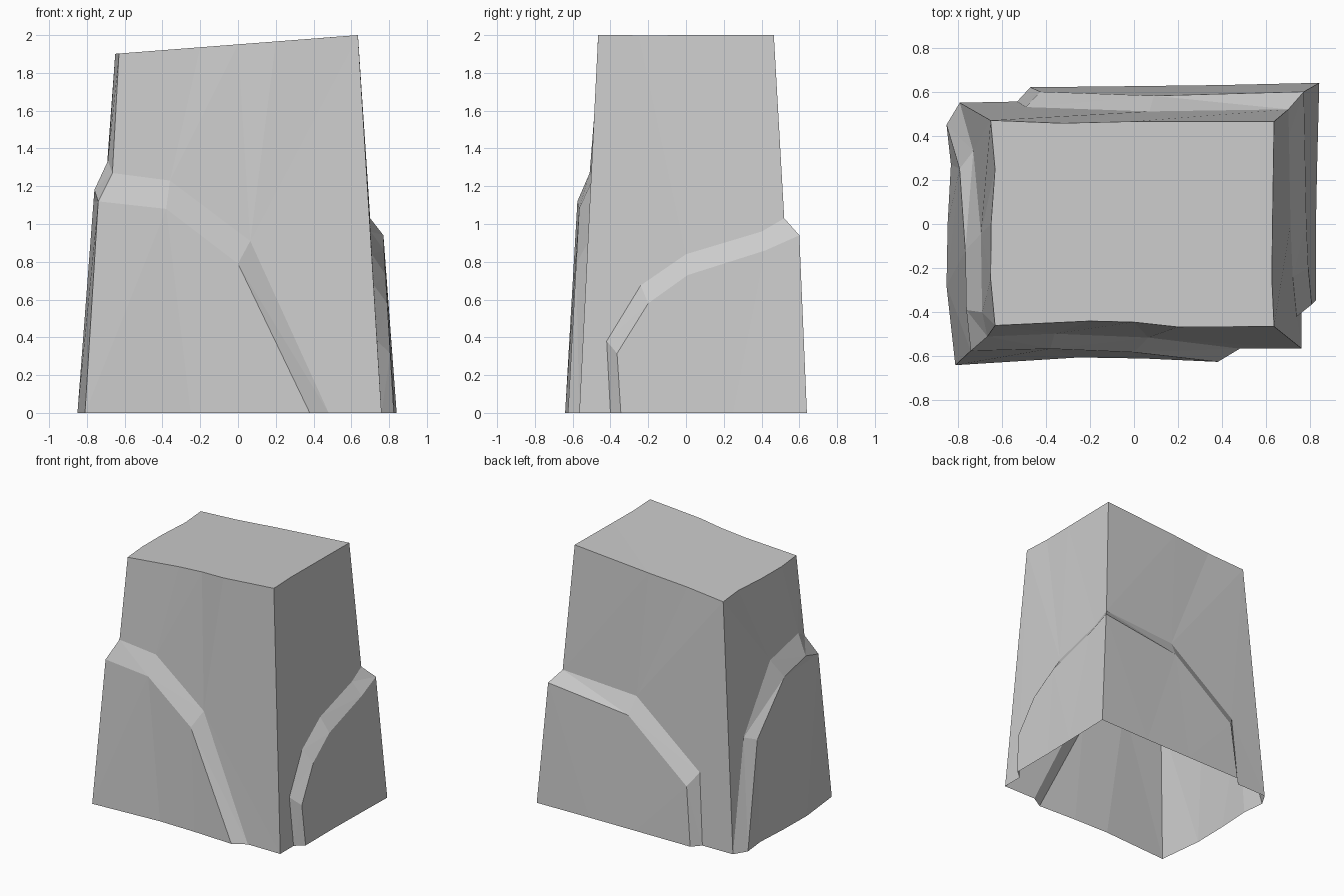
import bpy
import bmesh
from mathutils import Vector

# Remove the default cube only
cube = bpy.data.objects.get("Cube")
if cube:
    bpy.data.objects.remove(cube, do_unlink=True)

# One stone colour
stone = bpy.data.materials.new("grey stone")
stone.use_nodes = True
colour = (0.6, 0.6, 0.6, 1)
stone.diffuse_color = colour
stone.node_tree.nodes["Principled BSDF"].inputs["Base Color"].default_value = colour

bm = bmesh.new()


def add_face(points):
    """Make a face from points, skipping repeated neighbours."""
    unique = [p for i, p in enumerate(points) if (Vector(p) - Vector(points[i - 1])).length > 0.001]
    return bm.faces.new([bm.verts.new(p) for p in unique])


def summit(x):
    """Height of the sloping top."""
    return min(2, 1.951 + 0.077 * x)


def wall(axis, sign, depth, slope, lift, ledge_corner, plain_corner, rim, inner, outer, foot):
    """Build one side: upper wall, sloped band and raised lower slab.
    Inner and outer are (along, height) outlines; rim and foot are (along, bulge)."""

    def place(along, z, raised):
        d = sign * (depth + slope * (2 - z) + raised)
        return (along, d, z) if axis == "y" else (d, along, z)

    top_a, inner_a, outer_a, foot_a = ledge_corner
    top_b, foot_b = plain_corner

    rim_points = []
    for along, bulge in rim:
        x, y, z = place(along, 2, bulge)
        rim_points.append((x, y, summit(x)))
    rim_points = [top_a] + rim_points + [top_b]
    inner_points = [inner_a] + [place(u, z, 0) for u, z in inner]
    outer_points = [outer_a] + [place(u, z, lift) for u, z in outer]
    foot_points = [foot_a] + [place(u, 0, lift + bulge) for u, bulge in foot]
    if (Vector(inner_points[-1]) - Vector(foot_b)).length < 0.03:
        inner_points[-1] = foot_b

    add_face(rim_points + [foot_b] + inner_points[::-1])
    for i in range(len(inner_points) - 1):
        add_face([inner_points[i], inner_points[i + 1], outer_points[i + 1], outer_points[i]])
    add_face(outer_points + foot_points[::-1])
    return rim_points


# Corner edges: two carry the raised slabs, two stay plain
front_right_ledge = [(-0.63, -0.46, summit(-0.63)), (-0.665, -0.51, 1.27),
                     (-0.74, -0.575, 1.12), (-0.81, -0.64, 0)]
back_left_ledge = [(0.635, 0.465, 2), (0.7, 0.52, 1.03),
                   (0.77, 0.6, 0.94), (0.84, 0.64, 0)]
front_left_plain = [(0.635, -0.465, 2), (0.76, -0.565, 0)]
back_right_plain = [(-0.65, 0.47, summit(-0.65)), (-0.79, 0.55, 0)]

# Four sides
front_rim = wall("y", -1, 0.455, 0.055, 0.06, front_right_ledge, front_left_plain,
                 rim=[(-0.2, -0.015), (0, -0.01), (0.2, 0.012)],
                 inner=[(-0.36, 1.23), (0.065, 0.91), (0.48, 0)],
                 outer=[(-0.38, 1.08), (0, 0.79), (0.38, 0)],
                 foot=[(-0.25, -0.02), (0.05, -0.015)])
left_rim = wall("x", 1, 0.64, 0.06, 0.065, back_left_ledge, front_left_plain,
                rim=[(0, -0.012), (-0.25, -0.015)],
                inner=[(0.4, 0.96), (0, 0.84), (-0.24, 0.675), (-0.42, 0.38), (-0.4, 0)],
                outer=[(0.42, 0.86), (0.01, 0.73), (-0.2, 0.58), (-0.365, 0.315), (-0.345, 0)],
                foot=[(0.25, 0.005), (0, 0)])
back_rim = wall("y", 1, 0.465, 0.045, 0.065, back_left_ledge, back_right_plain,
                rim=[(0, 0), (-0.33, -0.008)],
                inner=[(0.07, 0.99), (-0.49, 0.55), (-0.53, 0)],
                outer=[(0.09, 0.86), (-0.425, 0.45), (-0.47, 0)],
                foot=[(0.4, 0.01), (0, 0.005)])
right_rim = wall("x", -1, 0.638, 0.076, 0.06, front_right_ledge, back_right_plain,
                 rim=[(-0.25, 0.012), (0, 0.01), (0.25, -0.008)],
                 inner=[(-0.4, 1.335), (-0.045, 1.26), (0.33, 0.81), (0.55, 0)],
                 outer=[(-0.39, 1.18), (-0.12, 1.12), (0.25, 0.78), (0.45, 0)],
                 foot=[(-0.28, 0), (0, -0.005), (0.27, -0.02)])

# Top cap follows the rims around; the underside stays open
add_face(front_rim[:-1] + left_rim[:0:-1] + back_rim[:-1] + right_rim[:0:-1])

bmesh.ops.remove_doubles(bm, verts=bm.verts[:], dist=0.002)
bmesh.ops.triangulate(bm, faces=bm.faces[:], quad_method="BEAUTY", ngon_method="BEAUTY")
bmesh.ops.recalc_face_normals(bm, faces=bm.faces[:])

# Finished boulder, flat shaded
mesh = bpy.data.meshes.new("boulder")
bm.to_mesh(mesh)
bm.free()
mesh.materials.append(stone)
boulder = bpy.data.objects.new("boulder", mesh)
bpy.context.collection.objects.link(boulder)
